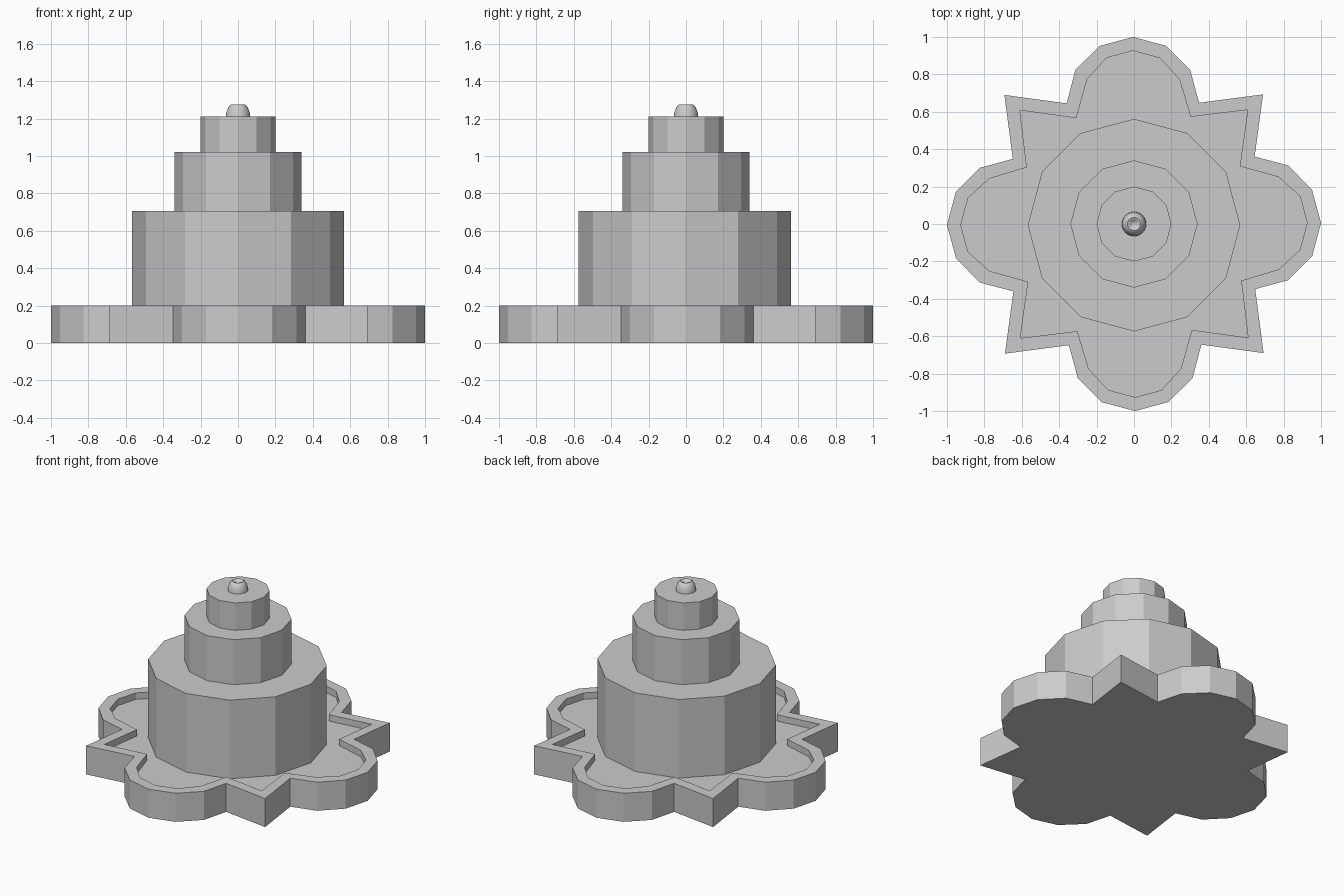
import bpy, bmesh, math

if "Cube" in bpy.data.objects:
    bpy.data.objects.remove(bpy.data.objects["Cube"])


def add_mesh(name, bm):
    bmesh.ops.recalc_face_normals(bm, faces=bm.faces)
    mesh = bpy.data.meshes.new(name)
    bm.to_mesh(mesh)
    bm.free()
    obj = bpy.data.objects.new(name, mesh)
    bpy.context.collection.objects.link(obj)
    return obj


def loft(name, loops):
    # Closed solid skinned through loops of (x, y, z) points
    bm = bmesh.new()
    rings = [[bm.verts.new(p) for p in loop] for loop in loops]
    n = len(rings[0])
    for a, b in zip(rings, rings[1:]):
        for i in range(n):
            j = (i + 1) % n
            bm.faces.new((a[i], a[j], b[j], b[i]))
    bm.faces.new(rings[0])
    bm.faces.new(rings[-1])
    return add_mesh(name, bm)


def four_fold(quarter, z):
    # Repeat a quarter outline clockwise around z
    pts = []
    for _ in range(4):
        pts += [(x, y, z) for x, y in quarter]
        quarter = [(y, -x) for x, y in quarter]
    return pts


def ring(r, z, n, y0=0.0):
    return [(r * math.cos(2 * math.pi * i / n),
             y0 + r * math.sin(2 * math.pi * i / n), z) for i in range(n)]


# Base tray: round petals alternating with points, shallow recess inside a rim
outer = [(-0.006, 1.0), (0.17, 0.953), (0.30, 0.825), (0.348, 0.648),
         (0.69, 0.693), (0.645, 0.36), (0.825, 0.313), (0.952, 0.182)]
inner = [(-0.006, 0.926), (0.138, 0.887), (0.242, 0.775), (0.303, 0.573),
         (0.608, 0.61), (0.566, 0.309), (0.775, 0.25), (0.888, 0.147)]
loft("base_tray", [four_fold(outer, 0), four_fold(outer, 0.20),
                   four_fold(inner, 0.20), four_fold(inner, 0.155)])

# Stacked twelve-sided tiers
for name, r, z0, z1, y0 in (("lower_tier", 0.568, 0.155, 0.705, -0.006),
                            ("middle_tier", 0.34, 0.705, 1.02, 0),
                            ("upper_tier", 0.20, 1.02, 1.212, 0)):
    loft(name, [ring(r, z0, 12, y0), ring(r, z1, 12, y0)])

# Smooth tip nub with a small dimple on top
profile = [(0.065, 1.212), (0.063, 1.23), (0.056, 1.251), (0.046, 1.268),
           (0.035, 1.275), (0.027, 1.272), (0.017, 1.262), (0.008, 1.257)]
nub = loft("tip_nub", [ring(r, z, 24) for r, z in profile])
bpy.context.view_layer.objects.active = nub
nub.select_set(True)
bpy.ops.object.shade_smooth_by_angle(angle=math.radians(45))
